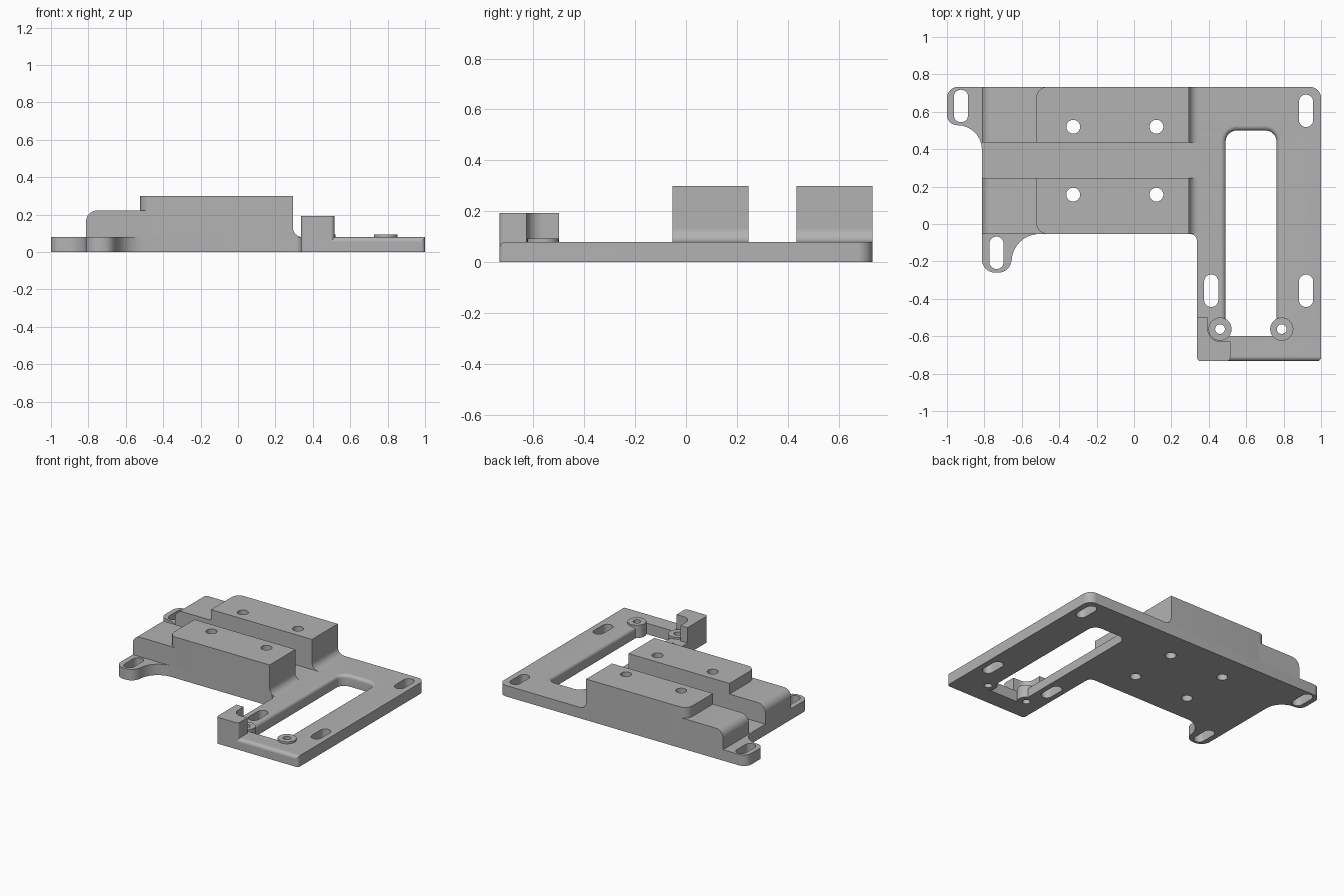
import bpy, bmesh
from math import pi, sin, cos
from mathutils import Vector, Matrix

cube = bpy.data.objects.get("Cube")
if cube:
    bpy.data.objects.remove(cube, do_unlink=True)

grey = bpy.data.materials.new("plain grey")
grey.use_nodes = True
GREY = (0.45, 0.45, 0.45, 1)
grey.diffuse_color = GREY
grey.node_tree.nodes["Principled BSDF"].inputs["Base Color"].default_value = GREY

T = 0.08                       # plate thickness
FRONT, BACK = -0.733, 0.733
UP, ALONG_Y, ALONG_X = (0, 0, 0), (pi / 2, 0, 0), (pi / 2, 0, pi / 2)


def rounded(corners, steps=8):
    """Polygon from (x, y, radius) corners, each replaced by a tangent arc."""
    out = []
    n = len(corners)
    for i, c in enumerate(corners):
        p, r = Vector(c[:2]), (c[2] if len(c) > 2 else 0)
        if not r:
            out.append(p)
            continue
        a = (Vector(corners[i - 1][:2]) - p).normalized()
        b = (Vector(corners[(i + 1) % n][:2]) - p).normalized()
        half = a.angle(b) / 2
        centre = p + (a + b).normalized() * r / sin(half)
        reach = r * cos(half) / sin(half)
        start, end = p + a * reach - centre, p + b * reach - centre
        turn = start.angle_signed(end)
        for k in range(steps + 1):
            out.append(centre + Matrix.Rotation(-turn * k / steps, 2) @ start)
    return out


def circle(x, y, r, n=32):
    return [Vector((x + r * cos(2 * pi * k / n), y + r * sin(2 * pi * k / n))) for k in range(n)]


def slot(x, y, r=0.038, half=0.087):
    """Long hole lying along y."""
    r2 = r * 0.999
    return rounded([(x - r, y - half, r2), (x + r, y - half, r2),
                    (x + r, y + half, r2), (x - r, y + half, r2)])


def finish(obj):
    obj.data.materials.clear()
    obj.data.materials.append(grey)
    bpy.ops.object.select_all(action='DESELECT')
    obj.select_set(True)
    bpy.context.view_layer.objects.active = obj
    bpy.ops.object.shade_smooth_by_angle(angle=pi / 6)


def solid(name, loops, low, high, facing=UP):
    """Extrude an outline with holes from low to high along one axis."""
    curve = bpy.data.curves.new(name, 'CURVE')
    curve.dimensions, curve.fill_mode = '2D', 'BOTH'
    curve.extrude = (high - low) / 2
    for loop in loops:
        s = curve.splines.new('POLY')
        s.points.add(len(loop) - 1)
        for pt, co in zip(s.points, loop):
            pt.co = (co.x, co.y, 0, 1)
        s.use_cyclic_u = True
    obj = bpy.data.objects.new(name, curve)
    bpy.context.collection.objects.link(obj)
    bpy.ops.object.select_all(action='DESELECT')
    obj.select_set(True)
    bpy.context.view_layer.objects.active = obj
    bpy.ops.object.convert(target='MESH')
    obj = bpy.context.view_layer.objects.active
    mid = (low + high) / 2
    shift = {UP: (0, 0, mid), ALONG_Y: (0, mid, 0), ALONG_X: (mid, 0, 0)}[facing]
    from_euler = Matrix.Rotation(facing[2], 4, 'Z') @ Matrix.Rotation(facing[0], 4, 'X')
    bm = bmesh.new()
    bm.from_mesh(obj.data)
    bmesh.ops.remove_doubles(bm, verts=bm.verts, dist=1e-5)
    bmesh.ops.transform(bm, matrix=Matrix.Translation(shift) @ from_euler, verts=bm.verts)
    bmesh.ops.recalc_face_normals(bm, faces=bm.faces)
    bm.to_mesh(obj.data)
    bm.free()
    finish(obj)
    return obj


def cut(obj, cutter):
    mod = obj.modifiers.new("cut", 'BOOLEAN')
    mod.operation, mod.solver, mod.object = 'DIFFERENCE', 'EXACT', cutter
    bpy.context.view_layer.objects.active = obj
    bpy.ops.object.modifier_apply(modifier=mod.name)
    bpy.data.objects.remove(cutter, do_unlink=True)


# Base plate with mounting tabs, slots and screw holes
SCREW_X, BLOCKS = (-0.325, 0.12), {"front": (-0.053, 0.245), "back": (0.435, BACK)}
SCREW_Y = {"front": 0.157, "back": 0.52}
BOSSES = {"right": (0.46, -0.562), "left": (0.79, -0.562)}
outline = rounded([
    (-1, BACK, 0.06), (-1, 0.528, 0.055), (-0.813, 0.528, 0.13), (-0.813, -0.26, 0.07),
    (-0.655, -0.26, 0.07), (-0.655, -0.053, 0.15), (0.337, -0.053, 0.04),
    (0.337, FRONT, 0.02), (1, FRONT, 0.02), (1, BACK, 0.06)])
holes = [slot(-0.925, 0.631), slot(-0.735, -0.154), slot(0.92, 0.605),
         slot(0.92, -0.357), slot(0.413, -0.357)]
holes += [circle(x, y, 0.037) for x in SCREW_X for y in SCREW_Y.values()]
holes += [circle(x, y, 0.026) for x, y in BOSSES.values()]
plate = solid("base_plate", [outline] + holes, 0, T)

# Long window whose upper rim is rounded over
R = 0.025
rings = [(-0.05, 0)] + [(T - R + R * sin(a), R * (1 - cos(a)))
                        for a in (k * pi / 12 for k in range(7))] + [(T + 0.05, R)]
bm = bmesh.new()
loops = []
for z, e in rings:
    shape = rounded([(0.49 - e, -0.6), (0.762 + e, -0.6),
                     (0.762 + e, 0.5 + e, 0.06 + e), (0.49 - e, 0.5 + e, 0.06 + e)])
    loops.append([bm.verts.new((p.x, p.y, z)) for p in shape])
for a, b in zip(loops, loops[1:]):
    for i in range(len(a)):
        bm.faces.new((a[i - 1], a[i], b[i], b[i - 1]))
bm.faces.new(loops[0])
bm.faces.new(loops[-1])
bmesh.ops.recalc_face_normals(bm, faces=bm.faces)
mesh = bpy.data.meshes.new("window_cutter")
bm.to_mesh(mesh)
bm.free()
window = bpy.data.objects.new("window_cutter", mesh)
window.hide_render = True
bpy.context.collection.objects.link(window)
cut(plate, window)

# Rounded-over front edge of the plate
edge = rounded([(FRONT - 0.03, T - R), (FRONT, T - R), (FRONT, T, R * 0.98),
                (FRONT + R, T), (FRONT + R, T + 0.02), (FRONT - 0.03, T + 0.02)])
cut(plate, solid("edge_cutter", [edge], 0.5, 1.05, ALONG_X))
finish(plate)

# Two stepped blocks: tall part, low shoulder and the fillet at the foot
for side, (y0, y1) in BLOCKS.items():
    r0, r1 = (0.06, 0) if side == "front" else (0, 0.06)
    tall = rounded([(-0.523, y0, r0), (0.293, y0), (0.293, y1), (-0.523, y1, r1)])
    screws = [circle(x, SCREW_Y[side], 0.037) for x in SCREW_X]
    solid(side + "_block", [tall] + screws, T, 0.3)
    low = rounded([(-0.813, T), (-0.45, T), (-0.45, 0.222), (-0.813, 0.222, 0.06)])
    solid(side + "_block_shoulder", [low], y0, y1, ALONG_Y)
    foot = rounded([(0.27, T - 0.01), (0.346, T - 0.01), (0.346, T), (0.293, T, 0.052),
                    (0.293, T + 0.053), (0.27, T + 0.053)])
    solid(side + "_block_fillet", [foot], y0, y1, ALONG_Y)

# Raised screw bosses beside the window
for side, (x, y) in BOSSES.items():
    solid(side + "_boss", [circle(x, y, 0.062), circle(x, y, 0.026)], 0.001, 0.094)

# Corner post hollowed around the boss
post = rounded([(0.337, FRONT, 0.02), (0.515, FRONT, 0.02), (0.515, -0.627),
                (0.395, -0.627, 0.064), (0.395, -0.5), (0.337, -0.5)])
solid("corner_post", [post], 0.001, 0.193)
